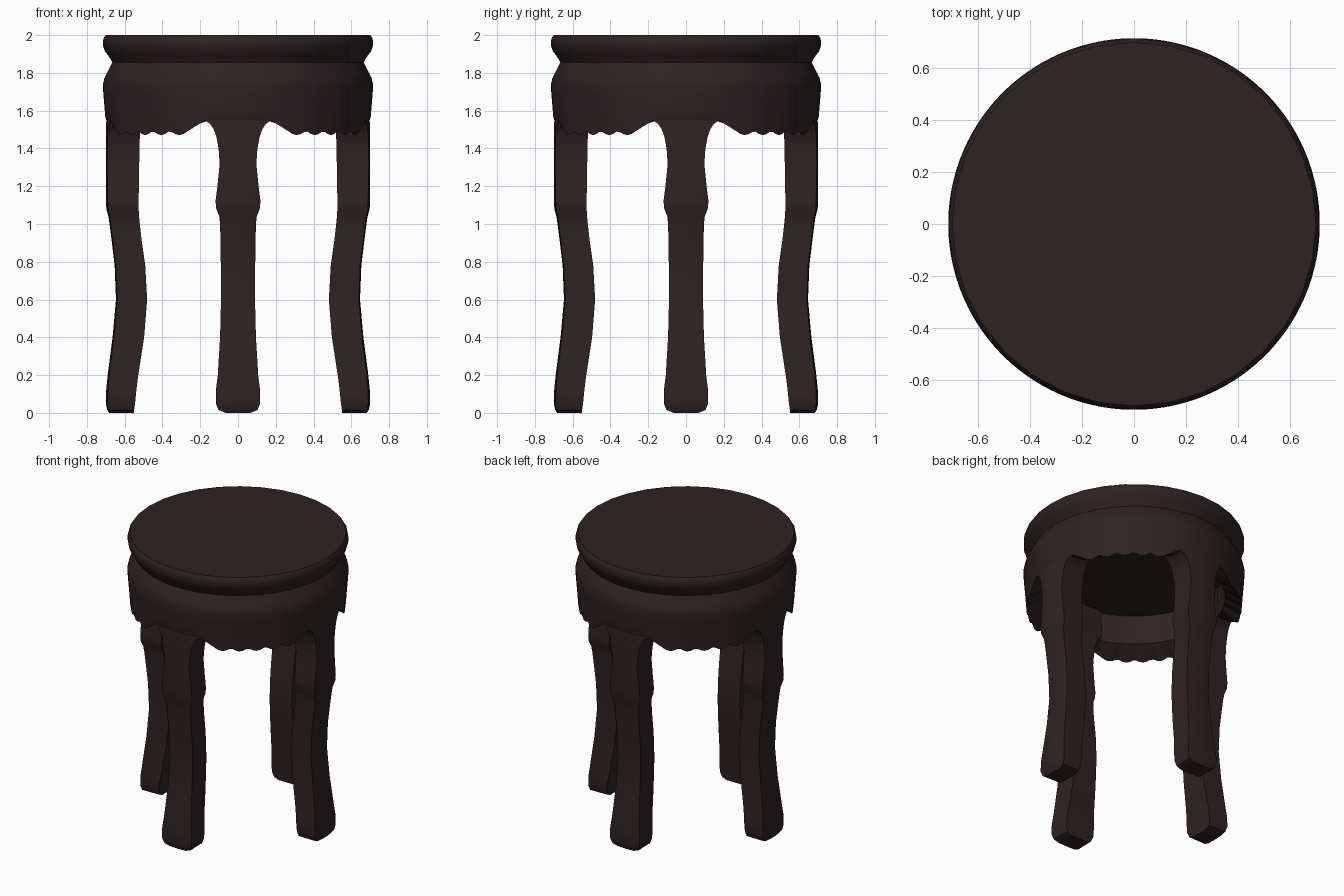
import bpy, bmesh, math

if "Cube" in bpy.data.objects:
    bpy.data.objects.remove(bpy.data.objects["Cube"])

wood = bpy.data.materials.new("dark brown wood")
wood.diffuse_color = (0.027, 0.0165, 0.0165, 1)
wood.use_nodes = True
wood.node_tree.nodes["Principled BSDF"].inputs["Base Color"].default_value = wood.diffuse_color


def finish(bm, name, angle=35):
    bmesh.ops.recalc_face_normals(bm, faces=bm.faces)
    me = bpy.data.meshes.new(name)
    bm.to_mesh(me)
    bm.free()
    me.materials.append(wood)
    ob = bpy.data.objects.new(name, me)
    bpy.context.collection.objects.link(ob)
    bpy.ops.object.select_all(action='DESELECT')
    ob.select_set(True)
    bpy.context.view_layer.objects.active = ob
    bpy.ops.object.shade_smooth_by_angle(angle=math.radians(angle))
    return ob


def loft(rings, name, angle=35):
    """Skin closed rings of points and cap both ends."""
    bm = bmesh.new()
    rows = [[bm.verts.new(p) for p in ring] for ring in rings]
    n = len(rows[0])
    for a, b in zip(rows, rows[1:]):
        for i in range(n):
            j = (i + 1) % n
            bm.faces.new((a[i], a[j], b[j], b[i]))
    bm.faces.new(rows[0])
    bm.faces.new(rows[-1])
    return finish(bm, name, angle)


def circle(r, z, n):
    """z may be a number or a function of the angle."""
    out = []
    for i in range(n):
        t = 2 * math.pi * i / n
        out.append((r * math.cos(t), r * math.sin(t), z(t) if callable(z) else z))
    return out


# Seat: moulded round top
seat = [(0.665, 1.855), (0.682, 1.885), (0.703, 1.912), (0.714, 1.94),
        (0.715, 1.965), (0.711, 1.985), (0.70, 2.0)]
loft([circle(r, z, 32) for r, z in seat], "seat")


# Apron: bulging band with a scalloped lower edge, hollow underneath
def scallop(t):
    a = math.degrees(t) % 90
    a = min(a, 90 - a)                      # angle from the nearest leg
    if a < 15:
        return 1.545
    if a < 22:
        return 1.545 - 0.05 * (a - 15) / 7
    lobe = abs(math.sin(math.pi * (a - 22) / 9.2))
    return 1.495 - 0.024 * lobe


N = 192
outer = [(0.665, 1.855), (0.678, 1.83), (0.694, 1.80), (0.708, 1.77),
         (0.715, 1.74), (0.713, 1.69), (0.707, 1.62), (0.703, 1.57)]
rings = [circle(r, z, N) for r, z in outer]
rings.append(circle(0.696, scallop, N))
rings.append(circle(0.59, 1.55, N))
rings.append(circle(0.585, 1.755, N))
loft(rings, "apron")

# Legs: (height, outer radius, inner radius, half width)
leg = [(0.0, 0.682, 0.552, 0.065), (0.015, 0.692, 0.55, 0.103),
       (0.05, 0.70, 0.545, 0.117), (0.12, 0.698, 0.538, 0.117),
       (0.2, 0.69, 0.528, 0.107), (0.4, 0.664, 0.497, 0.095),
       (0.6, 0.646, 0.481, 0.09), (0.78, 0.653, 0.491, 0.091),
       (0.92, 0.670, 0.511, 0.093), (1.0, 0.68, 0.52, 0.095),
       (1.04, 0.686, 0.524, 0.099), (1.08, 0.697, 0.526, 0.115),
       (1.12, 0.699, 0.526, 0.119), (1.2, 0.699, 0.525, 0.109),
       (1.32, 0.699, 0.523, 0.097), (1.40, 0.699, 0.521, 0.103),
       (1.46, 0.699, 0.52, 0.114), (1.50, 0.699, 0.52, 0.128),
       (1.53, 0.698, 0.52, 0.148), (1.548, 0.697, 0.522, 0.175),
       (1.60, 0.685, 0.53, 0.18), (1.76, 0.68, 0.54, 0.18)]


def leg_ring(z, ro, ri, hw, ang):
    pts = [(math.sqrt(ro * ro - (hw * k / 3) ** 2), hw * k / 3) for k in range(-3, 4)]
    pts += [(ri, hw * 0.97), (ri, -hw * 0.97)]
    c, s = math.cos(ang), math.sin(ang)
    return [(c * x - s * y, s * x + c * y, z) for x, y in pts]


for name, deg in (("right_leg", 0), ("back_leg", 90), ("left_leg", 180), ("front_leg", 270)):
    loft([leg_ring(*p, math.radians(deg)) for p in leg], name, 40)
